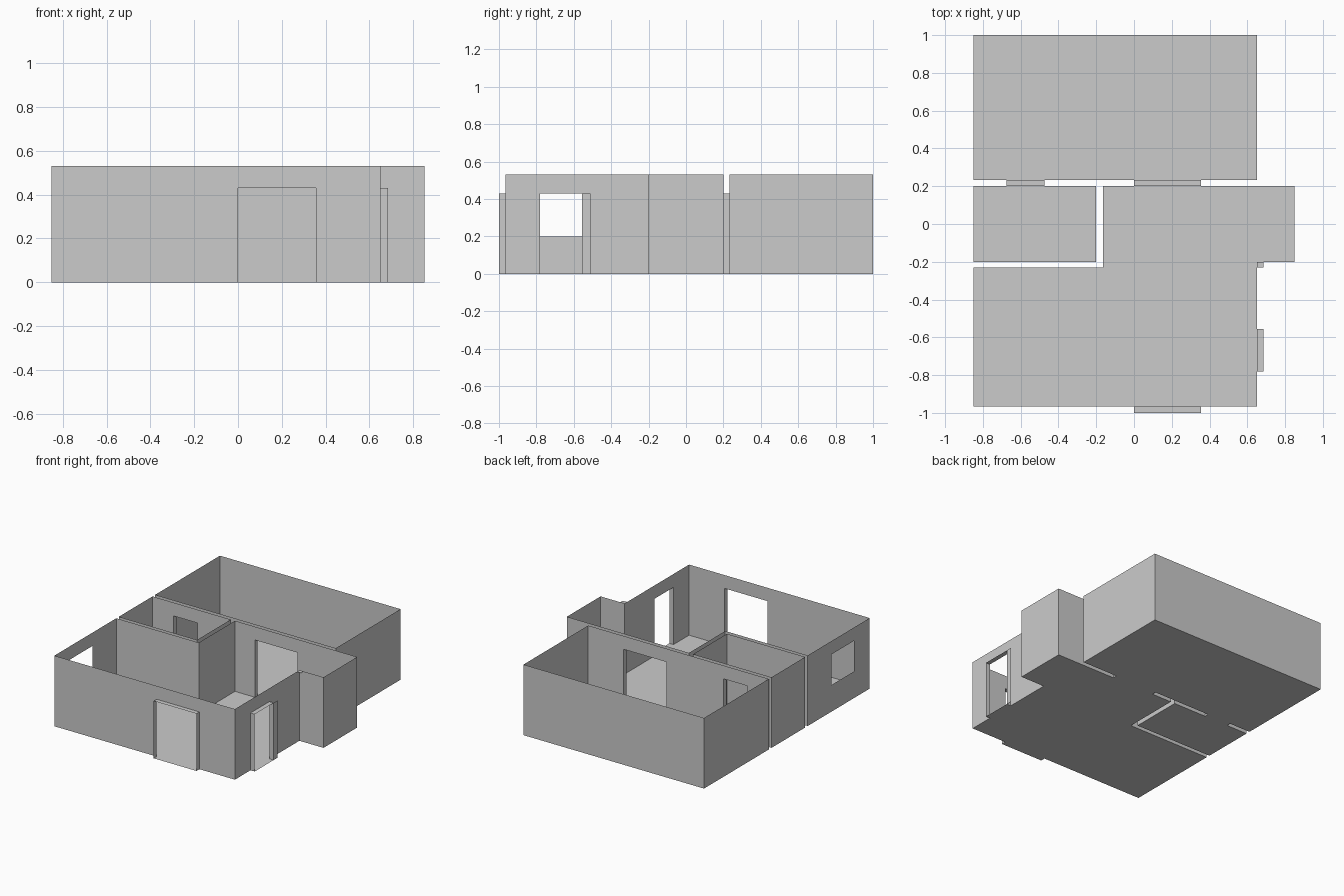
import bpy, bmesh

if "Cube" in bpy.data.objects:
    bpy.data.objects.remove(bpy.data.objects["Cube"])

H = 0.53        # wall height
DOOR = 0.43     # door head height


def finish(name, quads):
    bm = bmesh.new()
    for pts in quads:
        bm.faces.new([bm.verts.new(p) for p in pts])
    bmesh.ops.remove_doubles(bm, verts=bm.verts, dist=0.0005)
    me = bpy.data.meshes.new(name)
    bm.to_mesh(me)
    bm.free()
    ob = bpy.data.objects.new(name, me)
    bpy.context.collection.objects.link(ob)


def wall(p, q, holes=()):
    """Thin wall from p to q; holes are (u0, u1, z0, z1) along its world axis."""
    ax = 0 if abs(q[0] - p[0]) > abs(q[1] - p[1]) else 1
    sign = 1 if q[ax] > p[ax] else -1
    quads = []

    def panel(u0, u1, z0, z1):
        if abs(u1 - u0) < 1e-5 or z1 - z0 < 1e-5:
            return
        a, b = list(p), list(p)
        a[ax], b[ax] = u0, u1
        quads.append([(*b, z0), (*a, z0), (*a, z1), (*b, z1)])

    u = p[ax]
    for h in sorted(holes, key=lambda h: sign * h[0]):
        s, e = (h[0], h[1]) if sign > 0 else (h[1], h[0])
        panel(u, s, 0, H)
        panel(s, e, 0, h[2])
        panel(s, e, h[3], H)
        u = e
    panel(u, q[ax], 0, H)
    return quads


def room(name, outline, holes):
    """Floor plus walls; holes maps an edge number to its openings."""
    finish(name + "_floor", [[(x, y, 0) for x, y in outline]])
    quads = []
    for i, p in enumerate(outline):
        quads += wall(p, outline[(i + 1) % len(outline)], holes.get(i, ()))
    finish(name + "_walls", quads)


def door_lining(name, x0, x1, y0, y1, along):
    """Threshold, head and two jambs of a doorway that runs along x or y."""
    quads = [[(x0, y0, z), (x1, y0, z), (x1, y1, z), (x0, y1, z)] for z in (0, DOOR)]
    if along == "x":
        ends = [((x, y0), (x, y1)) for x in (x0, x1)]
    else:
        ends = [((x0, y), (x1, y)) for y in (y0, y1)]
    for a, b in ends:
        quads.append([(*a, 0), (*b, 0), (*b, DOOR), (*a, DOOR)])
    finish(name, quads)


wide, small = (0.0, 0.355, 0, DOOR), (-0.675, -0.475, 0, DOOR)

# Back room
room("back_room", [(-0.85, 0.232), (0.65, 0.232), (0.65, 1.0), (-0.85, 1.0)],
     {0: [wide, small]})

# Small enclosed room
room("small_room", [(-0.85, -0.2), (-0.2, -0.2), (-0.2, 0.2), (-0.85, 0.2)],
     {2: [small]})

# L-shaped main room with side alcove
room("main_room",
     [(-0.85, -0.965), (0.65, -0.965), (0.65, -0.2), (0.85, -0.2), (0.85, 0.2),
      (-0.165, 0.2), (-0.165, -0.23), (-0.85, -0.23)],
     {0: [wide], 1: [(-0.78, -0.555, 0, DOOR)], 4: [wide],
      7: [(-0.78, -0.51, 0.2, DOOR)]})

# Door linings through the wall thickness
door_lining("front_door_lining", 0.0, 0.355, -1.0, -0.965, "x")
door_lining("back_room_door_lining", 0.0, 0.355, 0.2, 0.232, "x")
door_lining("small_room_door_lining", -0.675, -0.475, 0.2, 0.232, "x")
door_lining("side_door_lining", 0.65, 0.685, -0.78, -0.555, "y")

# Narrow outer trim beside the side door
finish("side_door_trim", [[(0.685, -0.555, 0), (0.685, -0.51, 0),
                           (0.685, -0.51, DOOR), (0.685, -0.555, DOOR)]])

# Small cap in the corner of the alcove
finish("alcove_corner_cap", [[(0.65, -0.23, H), (0.685, -0.23, H),
                              (0.685, -0.2, H), (0.65, -0.2, H)]])
